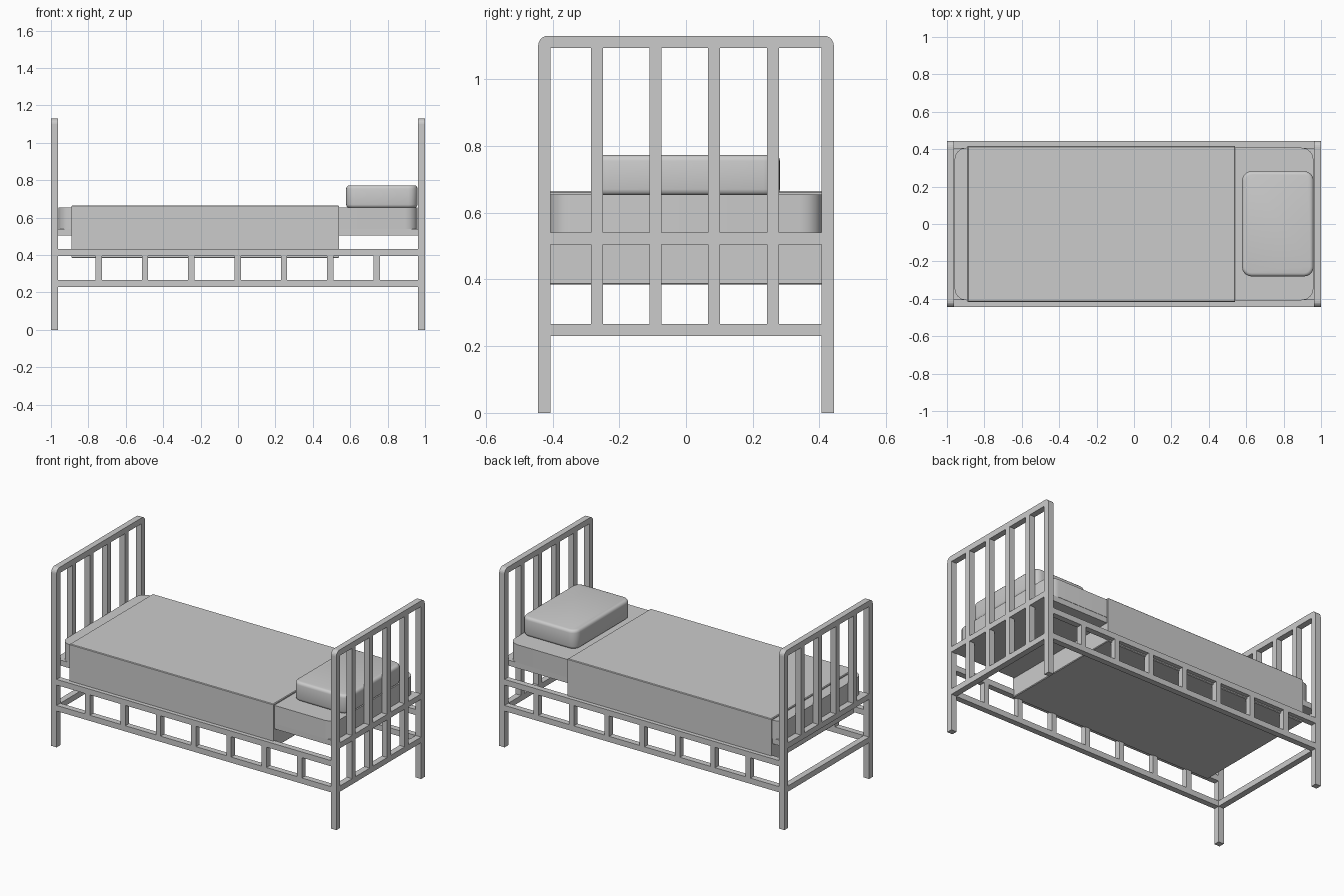
import bpy, bmesh, math

if "Cube" in bpy.data.objects:
    bpy.data.objects.remove(bpy.data.objects["Cube"])

def finish(name, bm, smooth=False):
    bmesh.ops.recalc_face_normals(bm, faces=bm.faces)
    me = bpy.data.meshes.new(name)
    bm.to_mesh(me)
    bm.free()
    ob = bpy.data.objects.new(name, me)
    bpy.context.collection.objects.link(ob)
    if smooth:
        bpy.ops.object.select_all(action='DESELECT')
        ob.select_set(True)
        bpy.context.view_layer.objects.active = ob
        bpy.ops.object.shade_smooth_by_angle(angle=math.radians(40))
    return ob

def box(name, x, y, z, corner=0, edge=0, segs=3, edge_segs=3):
    """Box from (min, max) ranges; corner rounds the plan, edge softens the top and bottom."""
    bm = bmesh.new()
    bmesh.ops.create_cube(bm, size=1)
    for v in bm.verts:
        for i, (a, b) in enumerate((x, y, z)):
            v.co[i] = (a + b) / 2 + v.co[i] * (b - a)
    if corner:
        es = [e for e in bm.edges if abs(e.verts[0].co.z - e.verts[1].co.z) > 1e-4]
        bmesh.ops.bevel(bm, geom=es, offset=corner, segments=segs, profile=0.5, affect='EDGES')
    if edge:
        es = [e for e in bm.edges if abs(e.verts[0].co.z - e.verts[1].co.z) < 1e-4]
        bmesh.ops.bevel(bm, geom=es, offset=edge, segments=edge_segs, profile=0.5, affect='EDGES')
    return finish(name, bm, bool(corner or edge))

W, H, T = 0.443, 1.13, 0.037   # half width, height, bar thickness
IN = W - T

def arch(name, x0, x1):
    """Two posts and a top rail as one inverted U with rounded shoulders."""
    r = 0.03
    arc = [(W - r + r * math.cos(a), H - r + r * math.sin(a))
           for a in (math.pi / 2 * i / 5 for i in range(6))]
    right = [(IN, H - T), (IN, 0), (W, 0)] + arc
    pts = right + [(-y, z) for y, z in reversed(right)]
    bm = bmesh.new()
    f = bm.faces.new([bm.verts.new((x0, y, z)) for y, z in pts])
    new = bmesh.ops.extrude_face_region(bm, geom=[f])['geom']
    bmesh.ops.translate(bm, vec=(x1 - x0, 0, 0),
                        verts=[g for g in new if isinstance(g, bmesh.types.BMVert)])
    return finish(name, bm)

# Headboard and footboard; only the headboard slats reach the bottom rail
for label, s in (("headboard", 1), ("footboard", -1)):
    xr = tuple(sorted((s * 0.962, s)))
    arch(label + "_frame", *xr)
    box(label + "_middle_rail", xr, (-IN, IN), (0.505, 0.54))
    box(label + "_bottom_rail", xr, (-IN, IN), (0.23, 0.266))
    for i in range(4):
        y = -0.267 + i * 0.1757
        box(f"{label}_slat_{i}", xr, (y - 0.018, y + 0.018), (0.54, H - T))
        if s > 0:
            box(f"{label}_lower_slat_{i}", xr, (y - 0.018, y + 0.018), (0.266, 0.505))

# Side rails with short balusters
for label, s in (("front", -1), ("back", 1)):
    yr = tuple(sorted((s * IN, s * W)))
    box(label + "_upper_rail", (-0.962, 0.962), yr, (0.395, 0.431))
    box(label + "_lower_rail", (-0.962, 0.962), yr, (0.23, 0.266))
    for i in range(7):
        x = -0.745 + i * 0.2477
        box(f"{label}_baluster_{i}", (x - 0.017, x + 0.017), yr, (0.266, 0.395))

# Platform, mattress, blanket and pillow
box("platform", (-0.962, 0.962), (-IN, IN), (0.505, 0.54))
box("mattress", (-0.96, 0.96), (-0.408, 0.408), (0.54, 0.655), corner=0.065, segs=4)
box("blanket", (-0.89, 0.54), (-0.417, 0.417), (0.384, 0.665), edge=0.004, edge_segs=1)
box("pillow", (0.578, 0.96), (-0.28, 0.282), (0.652, 0.773), corner=0.05, edge=0.018, segs=5)
